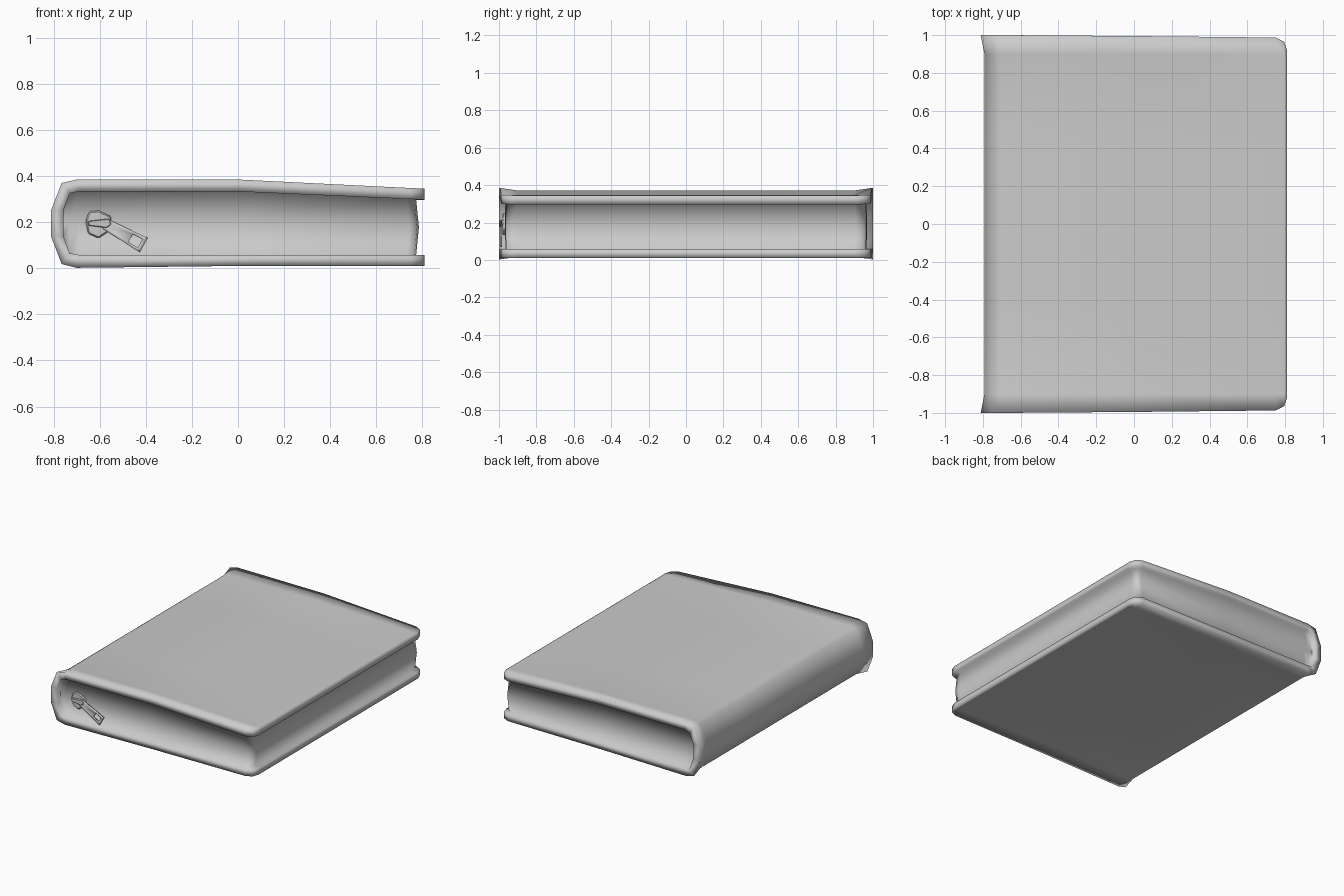
import bpy, bmesh, math
from mathutils import Matrix, Vector

if "Cube" in bpy.data.objects:
    bpy.data.objects.remove(bpy.data.objects["Cube"], do_unlink=True)

grey = bpy.data.materials.new("plain grey")
grey.use_nodes = True
grey.diffuse_color = (0.6, 0.6, 0.6, 1)
grey.node_tree.nodes["Principled BSDF"].inputs["Base Color"].default_value = (0.6, 0.6, 0.6, 1)


def finish(bm, name, angle):
    bmesh.ops.remove_doubles(bm, verts=bm.verts, dist=0.0005)
    bmesh.ops.recalc_face_normals(bm, faces=bm.faces)
    mesh = bpy.data.meshes.new(name)
    bm.to_mesh(mesh)
    bm.free()
    mesh.materials.append(grey)
    ob = bpy.data.objects.new(name, mesh)
    bpy.context.collection.objects.link(ob)
    bpy.ops.object.select_all(action="DESELECT")
    ob.select_set(True)
    bpy.context.view_layer.objects.active = ob
    bpy.ops.object.shade_smooth_by_angle(angle=math.radians(angle))
    return ob


def strip(bm, a, b):
    """Join two rows of points with quads."""
    for i in range(len(a) - 1):
        pts = []
        for p in (a[i], a[i + 1], b[i + 1], b[i]):
            if all((p - q).length > 0.0005 for q in pts):
                pts.append(p)
        if len(pts) > 2:
            bm.faces.new([bm.verts.new(p) for p in pts])


# Front rim: outer edge, inner lip edge and the foot of the recessed wall
# Each column: outer x, y, z then inner x, z, then wall x, y
upper = [(0.81, -0.92, 0.345, 0.81, 0.297, 0.773, -0.91),
         (0.795, -0.965, 0.346, 0.795, 0.298, 0.765, -0.95),
         (0.75, -0.987, 0.348, 0.75, 0.3, 0.735, -0.962),
         (0.0, -0.995, 0.385, 0.0, 0.333, 0.0, -0.965),
         (-0.7, -1.0, 0.385, -0.69, 0.333, -0.69, -0.965),
         (-0.765, -1.0, 0.37, -0.73, 0.325, -0.73, -0.965),
         (-0.812, -1.0, 0.25, -0.758, 0.25, -0.758, -0.965)]
lower = []
for ox, oy, oz, ix, iz, wx, wy in reversed(upper):
    bottom = 0.002 if ox < -0.1 else 0.01
    low = {-0.812: 0.14, -0.765: 0.018}.get(ox, bottom)
    lip = {-0.812: 0.14, -0.765: 0.065}.get(ox, 0.058)
    lower.append((ox, oy, low, ix, lip, wx, wy))
cols = upper + lower

outer = [Vector((c[0], c[1], c[2])) for c in cols]
inner = [Vector((c[3], c[1], c[4])) for c in cols]
foot = [Vector((c[5], c[6], c[4])) for c in cols]
n = len(upper)
middle = []
for a, b in zip(foot[:n], reversed(foot[n:])):
    m = (a + b) / 2
    m.x += 0.012 if m.x > 0.7 else 0
    m.y -= 0.004
    middle.append(m)


def flip(row):
    return [Vector((p.x, -p.y, p.z)) for p in row]


def slim(row, y):
    """Outer section away from the flared ends."""
    out = []
    for p in row:
        k = max(0, min(1, (0.7 - p.x) / 0.6))
        dz = 0.014 * k * max(-1, min(1, (0.19 - p.z) / 0.12))
        dx = 0.02 if p.x < -0.72 else 0
        out.append(Vector((p.x + dx, y, p.z + dz)))
    return out


bm = bmesh.new()
for f in (lambda r: r, flip):
    strip(bm, f(outer), f(inner))
    strip(bm, f(inner), f(foot))
    strip(bm, f(foot[:n]), f(middle))
    strip(bm, f(middle), f(list(reversed(foot[n:]))))

# Covers and spine, front to back
rows = [outer] + [slim(outer, y) for y in (-0.9, -0.45, 0, 0.45, 0.9)] + [flip(outer)]
for a, b in zip(rows, rows[1:]):
    strip(bm, a, b)

# Open edge: cover thicknesses and the recessed wall
edge = [outer[0], inner[0], foot[0], middle[0], foot[-1], inner[-1], outer[-1]]


def edge_at(y):
    return [Vector((p.x, y, p.z)) for p in edge]


fore = [edge] + [edge_at(y) for y in (-0.9, -0.45, 0, 0.45, 0.9)] + [flip(edge)]
for a, b in zip(fore, fore[1:]):
    strip(bm, a, b)
finish(bm, "zip_case", 180)


def plate(name, points, y0, y1, bevel=0.0):
    """Outline in x, z given thickness along y."""
    bm = bmesh.new()
    face = bm.faces.new([bm.verts.new((x, y0, z)) for x, z in points])
    ext = bmesh.ops.extrude_face_region(bm, geom=[face])
    verts = [v for v in ext["geom"] if isinstance(v, bmesh.types.BMVert)]
    bmesh.ops.translate(bm, verts=verts, vec=(0, y1 - y0, 0))
    ob = finish(bm, name, 30)
    if bevel:
        mod = ob.modifiers.new("soft edges", "BEVEL")
        mod.width = bevel
    return ob


# Zip slider and its bridge
plate("zip_slider", [(-0.662, 0.205), (-0.645, 0.247), (-0.605, 0.25), (-0.55, 0.225),
                     (-0.552, 0.165), (-0.605, 0.13), (-0.65, 0.15)], -0.955, -0.982, 0.006)
plate("slider_bridge", [(-0.65, 0.185), (-0.65, 0.205), (-0.56, 0.215), (-0.55, 0.19),
                        (-0.57, 0.175)], -0.975, -0.997, 0.003)

# Pull tab: a slanted frame with a window near its free end
bm = bmesh.new()
L, W = 0.19, 0.036
xs = [0, 0.125, 0.172, L]
zs = [-W, -0.022, 0.022, W]
for i in range(3):
    for j in range(3):
        if (i, j) != (1, 1):
            bm.faces.new([bm.verts.new((x, 0, z * (0.65 + 0.35 * x / L))) for x, z in (
                (xs[i], zs[j]), (xs[i + 1], zs[j]), (xs[i + 1], zs[j + 1]), (xs[i], zs[j + 1]))])
tab = finish(bm, "pull_tab", 30)
tab.matrix_world = Matrix.Translation((-0.575, -0.988, 0.192)) @ Matrix.Rotation(math.radians(29), 4, "Y")
solid = tab.modifiers.new("thickness", "SOLIDIFY")
solid.thickness = 0.01
solid.offset = 0
